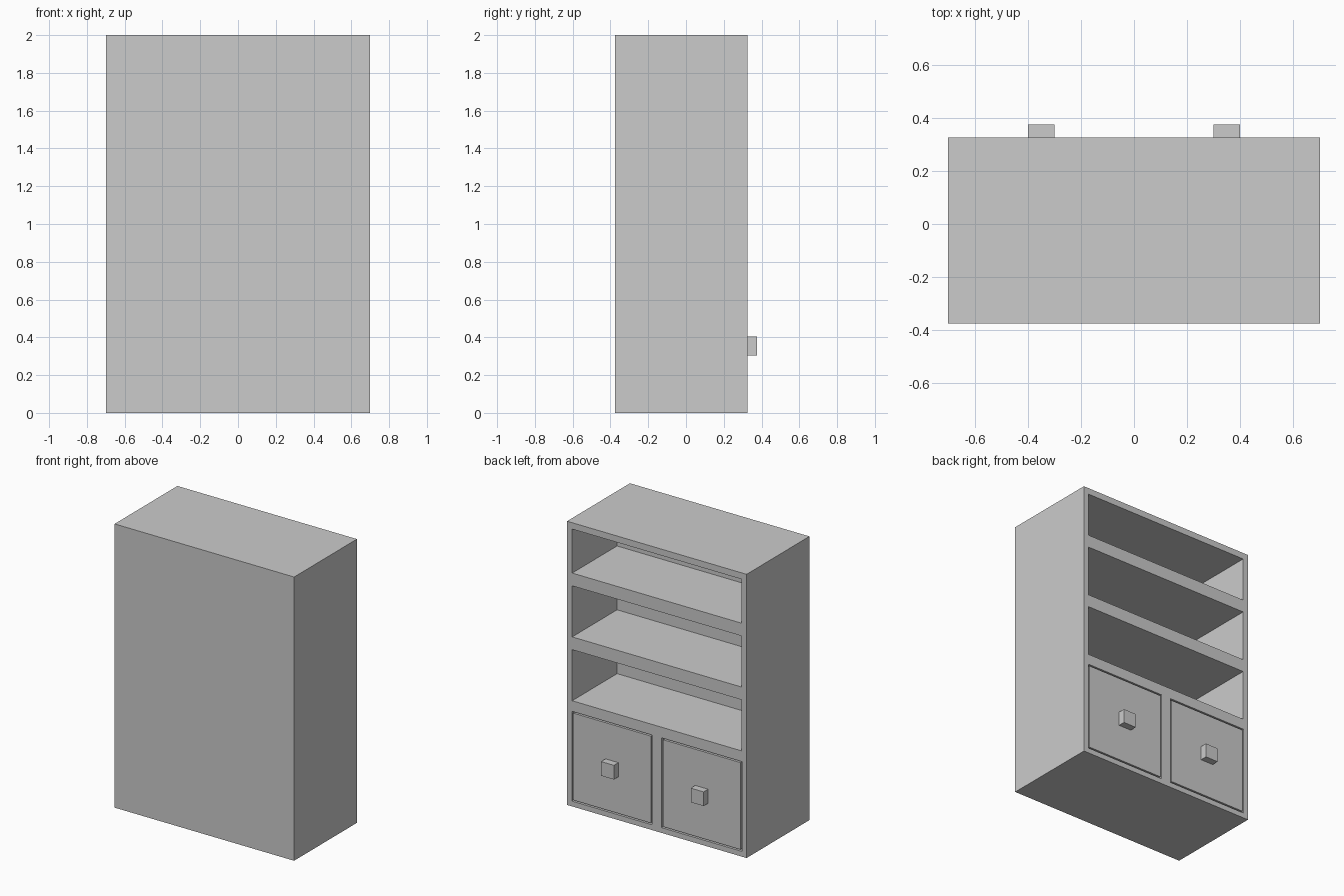
import bpy

if "Cube" in bpy.data.objects:
    bpy.data.objects.remove(bpy.data.objects["Cube"])

FRONT = 0.325      # open face of the cabinet (+y side)
DEPTH = 0.5        # depth of every recess


def box(name, x, y, z):
    """Axis-aligned box from (min, max) ranges."""
    bpy.ops.mesh.primitive_cube_add(size=1, location=[sum(r) / 2 for r in (x, y, z)])
    ob = bpy.context.object
    ob.name = name
    ob.scale = [r[1] - r[0] for r in (x, y, z)]
    bpy.ops.object.transform_apply(location=False, rotation=False, scale=True)
    return ob


def cut(target, x, z):
    """Carve a recess into the open face."""
    cutter = box("cutter", x, (FRONT - DEPTH, FRONT + 0.1), z)
    mod = target.modifiers.new("recess", 'BOOLEAN')
    mod.operation = 'DIFFERENCE'
    mod.solver = 'EXACT'
    mod.object = cutter
    bpy.context.view_layer.objects.active = target
    bpy.ops.object.modifier_apply(modifier=mod.name)
    bpy.data.objects.remove(cutter)


# Cabinet body
cabinet = box("cabinet", (-0.7, 0.7), (-0.375, FRONT), (0, 2))

# Three open shelves
for z0, z1 in ((0.745, 1.105), (1.195, 1.555), (1.645, 1.955)):
    cut(cabinet, (-0.66, 0.66), (z0, z1))

# Two drawers with square knobs
GAP = 0.01
for side, cx in (("left", -0.35), ("right", 0.35)):
    w = 0.313
    cut(cabinet, (cx - w, cx + w), (0.037, 0.67))
    box(side + "_drawer", (cx - w + GAP, cx + w - GAP), (FRONT - DEPTH + 0.02, FRONT),
        (0.037 + GAP, 0.67 - GAP))
    box(side + "_knob", (cx - 0.05, cx + 0.05), (FRONT, FRONT + 0.05), (0.305, 0.405))
